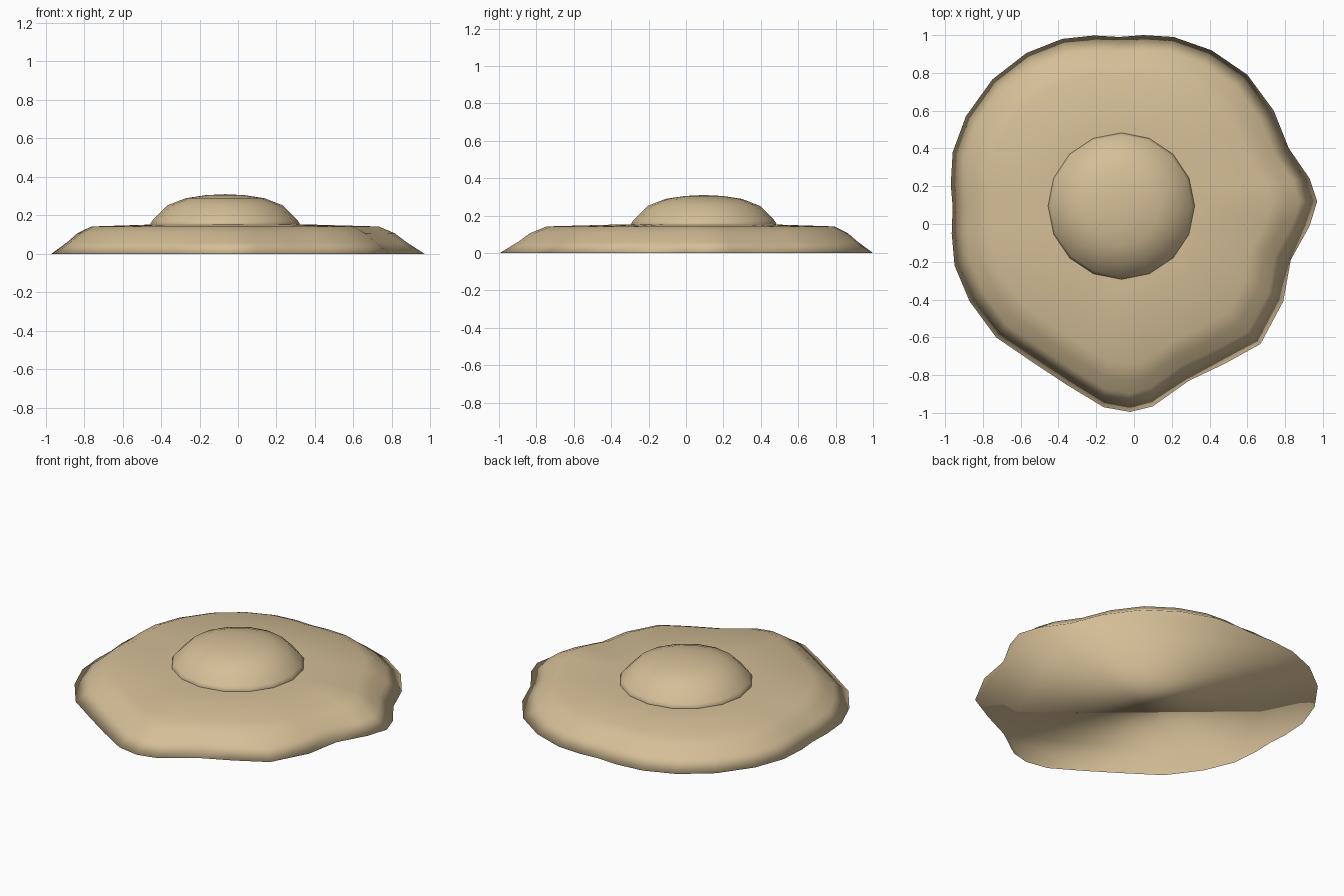
import bpy, bmesh, math

if "Cube" in bpy.data.objects:
    bpy.data.objects.remove(bpy.data.objects["Cube"])

tan = bpy.data.materials.new("warm tan")
tan.diffuse_color = (0.66, 0.515, 0.306, 1)
tan.use_nodes = True
tan.node_tree.nodes["Principled BSDF"].inputs["Base Color"].default_value = tan.diffuse_color

CX, CY = -0.067, 0.095  # shared centre of dome and slope rings


def loft(name, rings, top=None, cap_bottom=True, cap_top=False):
    """Skin a stack of equal-length rings, with optional apex and caps."""
    bm = bmesh.new()
    loops = [[bm.verts.new(p) for p in ring] for ring in rings]
    n = len(loops[0])
    for a, b in zip(loops, loops[1:]):
        for i in range(n):
            j = (i + 1) % n
            bm.faces.new((a[i], a[j], b[j], b[i]))
    if cap_bottom:
        bm.faces.new(loops[0][::-1])
    if top:
        apex = bm.verts.new(top)
        for i in range(n):
            bm.faces.new((loops[-1][i], loops[-1][(i + 1) % n], apex))
    for f in bm.faces:
        f.smooth = True
    me = bpy.data.meshes.new(name)
    bm.to_mesh(me)
    bm.free()
    me.materials.append(tan)
    ob = bpy.data.objects.new(name, me)
    bpy.context.collection.objects.link(ob)
    return ob


# wavy base: outline scaled in towards the dome as it rises
outline = [(.97, .12), (.93, .24), (.82, .40), (.74, .60), (.60, .79), (.41, .92),
           (.21, .99), (.05, 1.0), (-.08, .99), (-.21, .998), (-.38, .98), (-.57, .905),
           (-.75, .765), (-.89, .57), (-.96, .38), (-.97, .21), (-.96, .09), (-.965, -.05),
           (-.95, -.22), (-.87, -.41), (-.73, -.60), (-.54, -.73), (-.35, -.855),
           (-.16, -.97), (-.02, -.995), (.10, -.965), (.29, -.83), (.48, -.74),
           (.67, -.635), (.79, -.41), (.83, -.19), (.93, -.01)]
slope = [(1, 0), (.91, .06), (.85, .107), (.77, .142), (.4, .153)]
loft("wavy_base",
     [[(CX + (x - CX) * s, CY + (y - CY) * s, z) for x, y in outline] for s, z in slope],
     top=(CX, CY, .155))

# round dome sitting on the base
profile = [(.385, .145), (.388, .157), (.375, .177), (.30, .252), (.205, .289), (.10, .305)]
loft("dome",
     [[(CX + r * math.cos(i * math.tau / 16), CY + r * math.sin(i * math.tau / 16), z)
       for i in range(16)] for r, z in profile],
     top=(CX, CY, .31))
